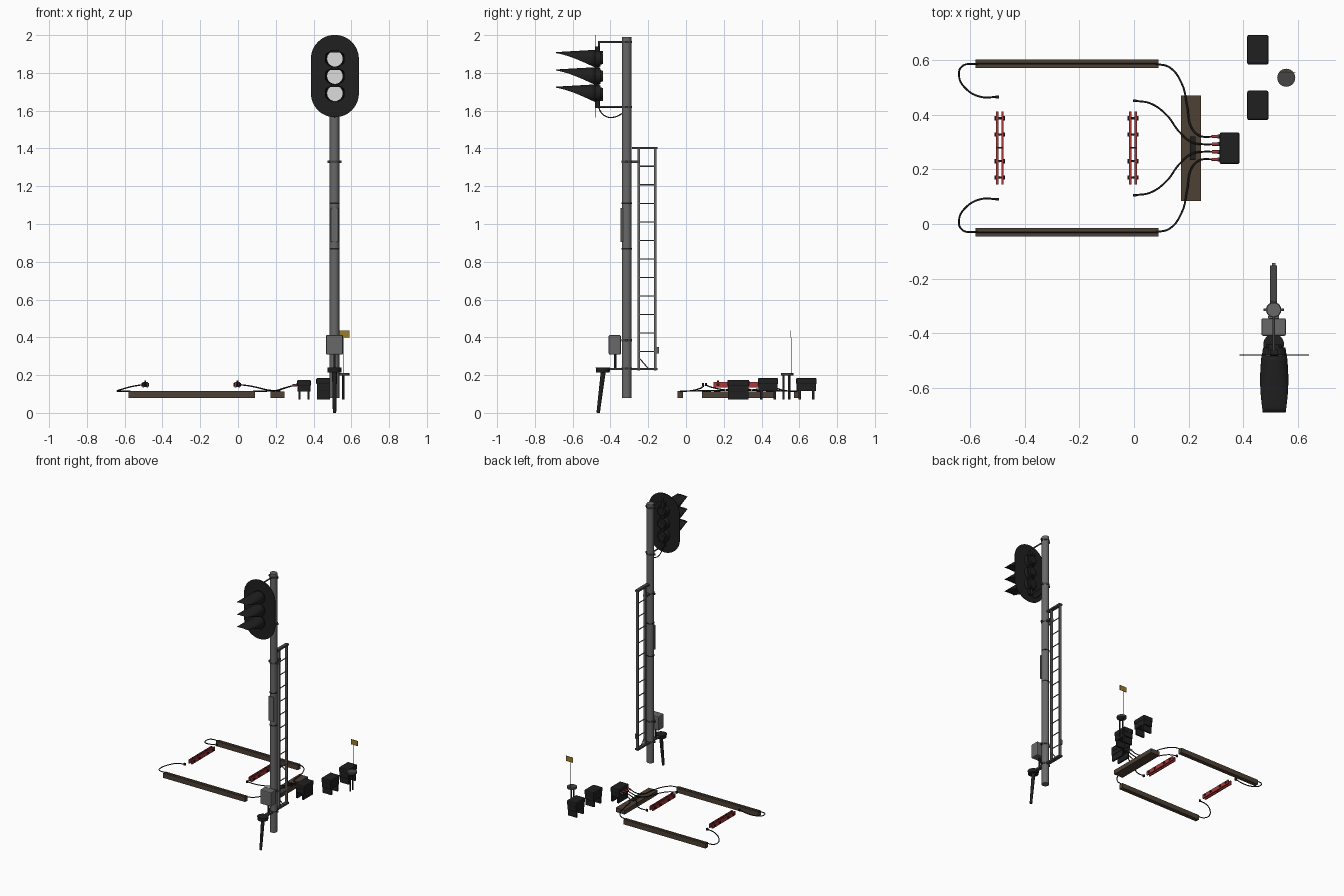
import bpy, bmesh, math
from mathutils import Vector

if "Cube" in bpy.data.objects:
    bpy.data.objects.remove(bpy.data.objects["Cube"])


def material(name, rgb):
    m = bpy.data.materials.new(name)
    m.diffuse_color = (*rgb, 1)
    m.use_nodes = True
    m.node_tree.nodes["Principled BSDF"].inputs["Base Color"].default_value = m.diffuse_color
    return m


GREY = material("galvanised grey", (0.14, 0.14, 0.14))
STEEL = material("dark steel", (0.06, 0.06, 0.062))
BLACK = material("black", (0.014, 0.014, 0.015))
LENS = material("lens white", (0.72, 0.72, 0.72))
WOOD = material("dark wood", (0.075, 0.052, 0.034))
RED = material("red", (0.42, 0.04, 0.04))
OCHRE = material("ochre yellow", (0.33, 0.2, 0.02))


def finish(name, bm, mat, smooth=False):
    bmesh.ops.recalc_face_normals(bm, faces=bm.faces)
    me = bpy.data.meshes.new(name)
    bm.to_mesh(me)
    bm.free()
    me.materials.append(mat)
    ob = bpy.data.objects.new(name, me)
    bpy.context.collection.objects.link(ob)
    if smooth:
        bpy.ops.object.select_all(action='DESELECT')
        ob.select_set(True)
        bpy.context.view_layer.objects.active = ob
        bpy.ops.object.shade_smooth_by_angle(angle=math.radians(40))
    return ob


def box(name, x, y, z, mat, bevel=0):
    bm = bmesh.new()
    bmesh.ops.create_cube(bm, size=1)
    for v in bm.verts:
        v.co = [(r[0] + r[1]) / 2 + c * (r[1] - r[0]) for c, r in zip(v.co, (x, y, z))]
    if bevel:
        bmesh.ops.bevel(bm, geom=bm.edges[:], offset=bevel, segments=2, affect='EDGES', profile=0.5)
    return finish(name, bm, mat)


def rod(name, a, b, r, mat, r2=None, n=16):
    a, b = Vector(a), Vector(b)
    bm = bmesh.new()
    bmesh.ops.create_cone(bm, cap_ends=True, segments=n, radius1=r,
                          radius2=r if r2 is None else r2, depth=(b - a).length)
    rot = (b - a).to_track_quat('Z', 'Y')
    for v in bm.verts:
        v.co = rot @ v.co + (a + b) / 2
    return finish(name, bm, mat, n > 8)


def cable(name, pts, r, mat=BLACK):
    cu = bpy.data.curves.new(name, 'CURVE')
    cu.dimensions = '3D'
    cu.bevel_depth, cu.bevel_resolution, cu.resolution_u = r, 2, 8
    cu.use_fill_caps = True
    sp = cu.splines.new('BEZIER')
    sp.bezier_points.add(len(pts) - 1)
    for bp, p in zip(sp.bezier_points, pts):
        bp.co = p
        bp.handle_left_type = bp.handle_right_type = 'AUTO'
    cu.materials.append(mat)
    ob = bpy.data.objects.new(name, cu)
    bpy.context.collection.objects.link(ob)
    bpy.ops.object.select_all(action='DESELECT')
    ob.select_set(True)
    bpy.context.view_layer.objects.active = ob
    bpy.ops.object.convert(target='MESH')


PX, PY = 0.511, -0.314

# Mast with bands, clamps and long front plate
rod("mast", (PX, PY, 0.08), (PX, PY, 1.99), 0.0255, GREY, n=32)
for z in (0.87, 1.11):
    rod("mast_band", (PX, PY, z - 0.004), (PX, PY, z + 0.004), 0.027, BLACK, n=32)
box("mast_plate", (0.491, 0.531), (-0.346, -0.334), (0.905, 1.085), GREY, 0.002)
for z in (0.235, 0.385, 1.33, 1.62, 1.963):
    rod("mast_clamp", (PX, PY, z - 0.006), (PX, PY, z + 0.006), 0.028, STEEL, n=32)
    box("clamp_ears", (PX - 0.038, PX + 0.038), (PY - 0.005, PY + 0.005), (z - 0.006, z + 0.006), STEEL)

# Signal backplate: stadium outline
bm = bmesh.new()
R, ZC, H = 0.127, 1.783, 0.091
outline = []
for i in range(50):
    side, k = divmod(i, 25)
    a = math.pi * (k / 24 + side)
    outline.append(bm.verts.new((PX + 0.002 + R * math.cos(a), -0.481,
                                 ZC + R * math.sin(a) + (-H if side else H))))
face = bm.faces.new(outline)
ext = bmesh.ops.extrude_face_region(bm, geom=[face])
for v in ext["geom"]:
    if isinstance(v, bmesh.types.BMVert):
        v.co.y += 0.003
finish("signal_backplate", bm, BLACK)


# Lamp visor: rounded hood flattening towards its tip, open below
def visor(z):
    bm = bmesh.new()
    rows = []
    for j in range(11):
        t = j / 10
        r = 0.046 + 0.007 * math.sin(math.pi * t) - 0.005 * t
        amax = math.radians(165 - 75 * t)
        top = z + 0.046 - 0.012 * t
        row = []
        for k in range(25):
            a = amax * (k / 12 - 1)
            s = math.sin(a)
            if abs(a) > math.pi / 2:
                s += (math.copysign(1, a) - s) * min(1, 4 * t)
            drop = (1 - math.cos(a)) * (0.046 * (1 - t) + 0.004 * t)
            row.append(bm.verts.new((PX + 0.002 + r * s, -0.482 - 0.207 * t, top - drop)))
        rows.append(row)
    for a, b in zip(rows, rows[1:]):
        for k in range(24):
            bm.faces.new((a[k], a[k + 1], b[k + 1], b[k]))
    ob = finish("lamp_visor", bm, BLACK, True)
    mod = ob.modifiers.new("thickness", 'SOLIDIFY')
    mod.thickness, mod.offset = 0.002, 0


for z in (1.692, 1.783, 1.875):
    visor(z)
    x = PX + 0.002
    rod("lamp_lens", (x, -0.48, z), (x, -0.488, z), 0.041, LENS, n=32)
    rod("lamp_housing", (x, -0.479, z), (x, -0.452, z), 0.045, BLACK, 0.041, n=32)
    rod("lamp_back", (x, -0.453, z), (x, -0.440, z), 0.032, BLACK, 0.028, n=24)
box("lamp_spine", (PX - 0.012, PX + 0.016), (-0.479, -0.458), (1.615, 1.94), BLACK)

# Head brackets and feed cable
for z, dz in ((1.963, -0.05), (1.62, 0.04)):
    rod("head_bracket", (PX, -0.46, z), (PX, PY, z), 0.005, STEEL)
    rod("bracket_pin", (PX, -0.46, z + dz), (PX, -0.46, z + 0.005), 0.005, STEEL)
    box("bracket_foot", (PX - 0.02, PX + 0.02), (-0.478, -0.44), (z + dz - 0.008, z + dz + 0.004), BLACK)
cable("head_cable", [(PX, -0.465, 1.65), (PX, -0.455, 1.60), (PX, -0.42, 1.568),
                     (PX, -0.375, 1.567), (PX, -0.33, 1.59)], 0.003)

# Ladder behind the mast
for y in (-0.25, -0.163):
    box("ladder_rail", (PX - 0.009, PX + 0.009), (y - 0.006, y + 0.006), (0.225, 1.4), GREY)
for i in range(11):
    z = 0.325 + i * 0.098
    rod("ladder_rung", (PX, -0.25, z), (PX, -0.163, z), 0.0035, GREY, n=10)
for name, y, z in (("ladder_top_bar", (-0.285, -0.152), 1.402), ("ladder_mid_bar", (-0.30, -0.245), 1.33),
                   ("ladder_base_bar", (-0.44, -0.152), 0.232)):
    box(name, (PX - 0.013, PX + 0.013), y, (z - 0.006, z + 0.006), STEEL)
rod("ladder_brace", (PX, -0.247, 0.29), (PX, -0.20, 0.235), 0.003, GREY, n=10)
box("ladder_latch", (PX - 0.006, PX + 0.006), (-0.158, -0.142), (0.315, 0.35), GREY)

# Junction box on the mast and leaning stake
box("mast_box", (0.466, 0.556), (-0.409, -0.345), (0.308, 0.412), GREY, 0.006)
rod("mast_box_stem", (PX, -0.375, 0.23), (PX, -0.375, 0.31), 0.006, BLACK)
rod("stake_cap", (PX, -0.44, 0.215), (PX, -0.44, 0.240), 0.036, BLACK, 0.038, n=24)
rod("stake", (PX, -0.465, 0.0), (PX, -0.438, 0.22), 0.009, BLACK, 0.013)

# Timber bearers with a sunk cable
for y in (-0.03, 0.586):
    box("long_timber", (-0.58, 0.09), (y - 0.015, y + 0.015), (0.08, 0.115), WOOD)
    rod("timber_cable", (-0.58, y, 0.1135), (0.09, y, 0.1135), 0.003, BLACK, n=10)
box("cross_timber", (0.172, 0.245), (0.085, 0.47), (0.08, 0.112), WOOD)

# Insulated rail joints: paired red plates, bolts, centre insulator
for x in (-0.491, -0.003):
    for s in (-1, 1):
        box("joint_plate", (x + s * 0.010 - 0.0045, x + s * 0.010 + 0.0045), (0.145, 0.412), (0.134, 0.163), RED)
    box("joint_insulator", (x - 0.012, x + 0.012), (0.277, 0.281), (0.136, 0.164), BLACK)
    for y in (0.17, 0.23, 0.327, 0.387):
        rod("joint_bolt", (x - 0.018, y, 0.15), (x + 0.018, y, 0.15), 0.004, BLACK, n=10)
        for s in (-1, 1):
            rod("joint_nut", (x + s * 0.013, y, 0.15), (x + s * 0.020, y, 0.15), 0.009, BLACK, n=6)
        rod("joint_stud", (x, y, 0.148), (x, y, 0.172), 0.005, BLACK, n=6)

# Track cables, mirrored about y = 0.278
YM = 0.278
left = [(-0.5, 0.187, 0.15), (-0.56, 0.187, 0.14), (-0.615, 0.217, 0.125), (-0.64, 0.262, 0.116),
        (-0.63, 0.298, 0.115), (-0.57, 0.308, 0.114)]
outer = [(0.08, 0.308, 0.114), (0.13, 0.295, 0.115), (0.175, 0.235, 0.116), (0.195, 0.15, 0.118),
         (0.21, 0.075, 0.12), (0.24, 0.045, 0.13), (0.30, 0.042, 0.147)]
inner = [(0.003, 0.173, 0.15), (0.06, 0.163, 0.143), (0.12, 0.12, 0.13), (0.165, 0.06, 0.12),
         (0.21, 0.022, 0.12), (0.25, 0.014, 0.132), (0.30, 0.014, 0.147)]
for s in (-1, 1):
    for name, pts in (("left_cable", left), ("outer_cable", outer), ("inner_cable", inner)):
        cable(name, [(x, YM + s * y, z) for x, y, z in pts], 0.0035)
    for x, d in ((-0.5, 0.187), (0.003, 0.173)):
        y = YM + s * d
        box("rail_terminal", (x - 0.006, x + 0.006), (y - 0.005, y + 0.005), (0.142, 0.158), BLACK)
    for d in (0.014, 0.042):
        y = YM + s * d
        rod("cable_plug", (0.286, y, 0.145), (0.318, y, 0.148), 0.006, RED, n=12)
        rod("cable_plug_collar", (0.306, y, 0.147), (0.312, y, 0.147), 0.0075, STEEL, n=12)
box("cable_tie", (0.205, 0.225), (0.235, 0.321), (0.112, 0.118), BLACK)


# Trackside boxes: body, lid and two plate legs
def track_box(name, x, y, z0, z1, legs_along_x):
    box(name + "_body", (x[0] + 0.003, x[1] - 0.003), (y[0] + 0.003, y[1] - 0.003), (z0, z1 - 0.01), BLACK, 0.003)
    box(name + "_lid", x, y, (z1 - 0.035, z1), BLACK, 0.007)
    for k in (0.17, 0.83):
        if legs_along_x:
            c = y[0] + k * (y[1] - y[0])
            box(name + "_leg", (x[0] + 0.004, x[1] - 0.004), (c - 0.006, c + 0.006), (0.07, z0 + 0.01), BLACK)
        else:
            c = x[0] + k * (x[1] - x[0])
            box(name + "_leg", (c - 0.006, c + 0.006), (y[0] + 0.004, y[1] - 0.004), (0.07, z0 + 0.01), BLACK)


track_box("cable_box", (0.313, 0.386), (0.219, 0.335), 0.112, 0.175, False)
track_box("near_box", (0.414, 0.492), (0.38, 0.488), 0.115, 0.185, True)
track_box("far_box", (0.414, 0.492), (0.583, 0.692), 0.115, 0.185, True)

# Marker post: disc on two rods, with a whip and flag
rod("marker_disc", (0.557, 0.535, 0.198), (0.557, 0.535, 0.212), 0.033, STEEL, n=24)
for y in (0.516, 0.546):
    rod("marker_leg", (0.557, y, 0.07), (0.557, y, 0.2), 0.006, BLACK, n=10)
rod("flag_whip", (0.557, 0.557, 0.2), (0.557, 0.557, 0.40), 0.002, STEEL, n=8)
box("flag_plate", (0.534, 0.590), (0.554, 0.556), (0.398, 0.436), OCHRE)
